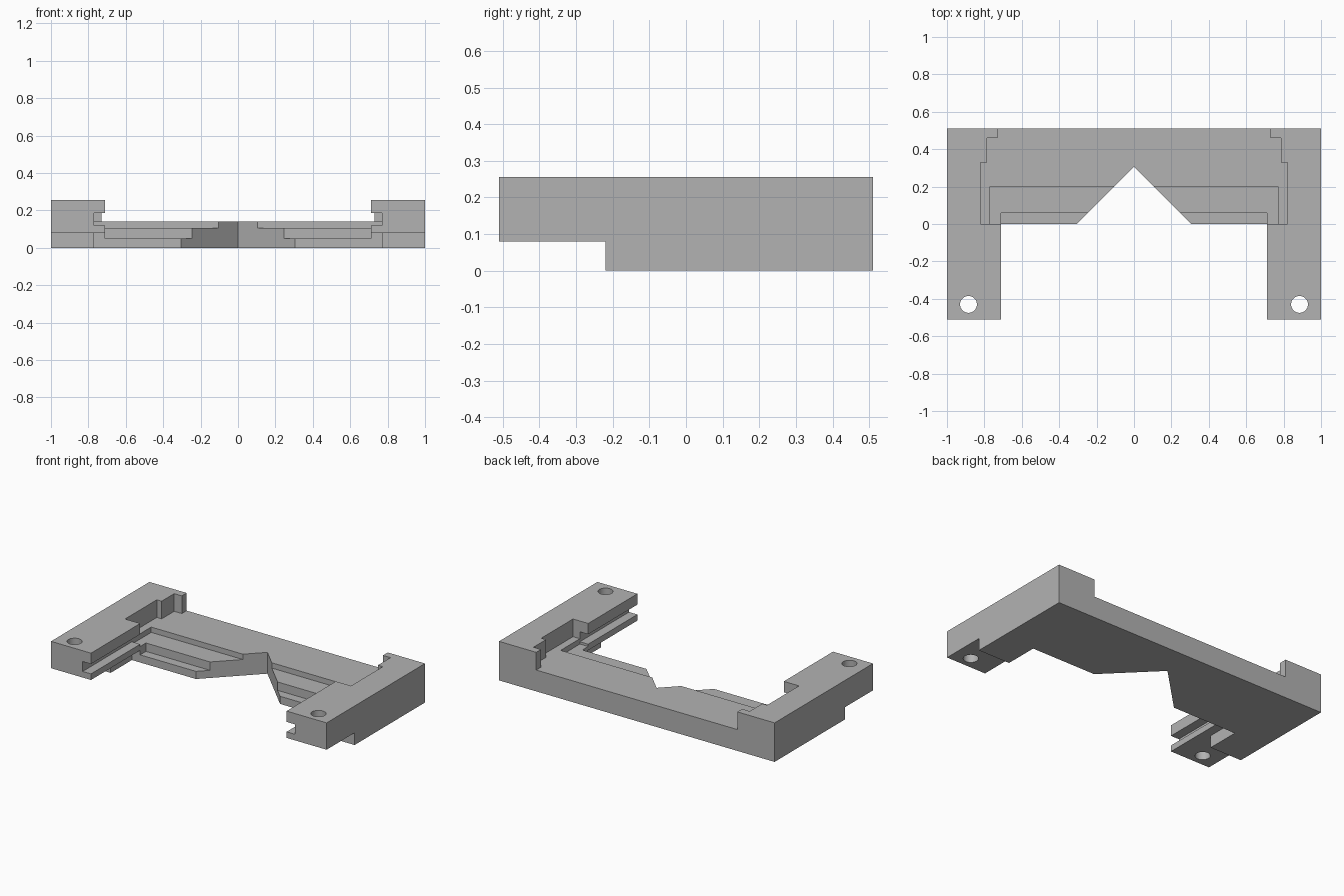
import bpy
import bmesh

cube = bpy.data.objects.get("Cube")
if cube:
    bpy.data.objects.remove(cube, do_unlink=True)

grey = bpy.data.materials.new("plain grey")
grey.use_nodes = True
colour = (0.45, 0.45, 0.45, 1)
grey.diffuse_color = colour
grey.node_tree.nodes["Principled BSDF"].inputs["Base Color"].default_value = colour


def prism(name, outline, z0, z1):
    """Extrude a plan outline from z0 up to z1."""
    bm = bmesh.new()
    face = bm.faces.new([bm.verts.new((x, y, z0)) for x, y in outline])
    top = bmesh.ops.extrude_face_region(bm, geom=[face])["geom"]
    bmesh.ops.translate(bm, vec=(0, 0, z1 - z0),
                        verts=[v for v in top if isinstance(v, bmesh.types.BMVert)])
    bmesh.ops.recalc_face_normals(bm, faces=bm.faces)
    mesh = bpy.data.meshes.new(name)
    bm.to_mesh(mesh)
    bm.free()
    mesh.materials.append(grey)
    obj = bpy.data.objects.new(name, mesh)
    bpy.context.collection.objects.link(obj)
    return obj


def block(name, half_width, y0, y1, z0, z1):
    """Box centred on x = 0."""
    w = half_width
    return prism(name, [(-w, y0), (w, y0), (w, y1), (-w, y1)], z0, z1)


FRONT, BACK, TOP = -0.51, 0.51, 0.256
OVER = 0.2  # how far cutters overshoot the body

body = block("bracket_body", 1, FRONT, BACK, 0, TOP)

# Stepped pocket, mirrored from its +x outline
half = [(0.82, 0), (0.82, 0.33), (0.785, 0.33), (0.785, 0.46), (0.73, 0.46), (0.73, BACK + OVER)]
pocket = half + [(-x, y) for x, y in reversed(half)]

cutters = [
    block("arm_gap", 0.71, FRONT - OVER, 0, -OVER, TOP + OVER),
    block("arm_underside", 1 + OVER, FRONT - OVER, -0.22, -OVER, 0.08),
    block("foot_inner_relief", 0.77, FRONT - OVER, 0, -OVER, 0.08),
    prism("pocket", pocket, 0.14, TOP + OVER),
    block("recess", 0.77, 0, 0.2, 0.105, TOP),
    block("front_ledge", 0.71, -0.1, 0.06, 0.05, TOP),
    block("arm_slot", 0.77, FRONT - OVER, 0.1, 0.12, 0.185),
    prism("v_notch", [(-0.505, -0.2), (0.505, -0.2), (0, 0.305)], -OVER, TOP + OVER),
]

# Screw holes near the arm tips
for side in (-1, 1):
    bpy.ops.mesh.primitive_cylinder_add(vertices=48, radius=0.045, depth=1,
                                        location=(side * 0.885, -0.43, 0))
    hole = bpy.context.object
    hole.name = "screw_hole"
    hole.data.materials.append(grey)
    cutters.append(hole)

# Carve the body, then discard the cutters
bpy.context.view_layer.update()
bpy.context.view_layer.objects.active = body
for cutter in cutters:
    cutter.hide_render = True
    mod = body.modifiers.new("cut " + cutter.name, "BOOLEAN")
    mod.operation = "DIFFERENCE"
    mod.solver = "EXACT"
    mod.object = cutter
    bpy.ops.object.modifier_apply(modifier=mod.name)
    bpy.data.objects.remove(cutter, do_unlink=True)

# Smooth hole walls, crisp edges elsewhere
bpy.ops.object.select_all(action="DESELECT")
body.select_set(True)
bpy.ops.object.shade_smooth_by_angle()
